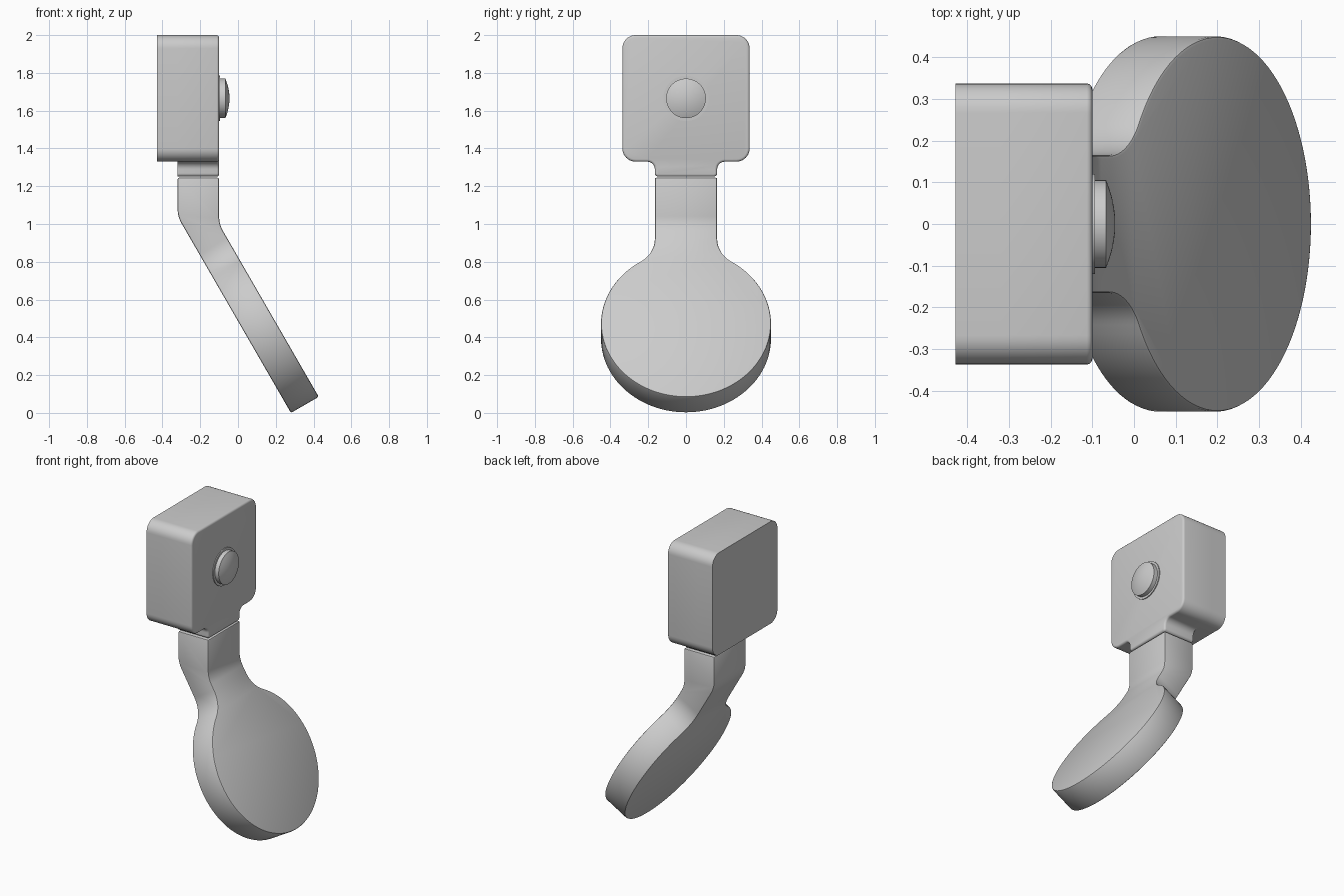
import bpy
import bmesh
import math
from mathutils import Vector

cube = bpy.data.objects.get("Cube")
if cube:
    bpy.data.objects.remove(cube, do_unlink=True)

grey = bpy.data.materials.new("light_grey")
grey.use_nodes = True
tone = (0.6, 0.6, 0.6, 1)
grey.diffuse_color = tone
grey.node_tree.nodes["Principled BSDF"].inputs["Base Color"].default_value = tone


def rounded(corners, steps=8):
    """Fillet each (u, v, radius) corner of a closed outline."""
    result = []
    for i, (u, v, r) in enumerate(corners):
        p = Vector((u, v))
        if r == 0:
            result.append(p)
            continue
        a = (Vector(corners[i - 1][:2]) - p).normalized()
        b = (Vector(corners[(i + 1) % len(corners)][:2]) - p).normalized()
        half = a.angle(b) / 2
        centre = p + (a + b).normalized() * r / math.sin(half)
        start = p + a * r / math.tan(half) - centre
        end = p + b * r / math.tan(half) - centre
        sweep = math.pi - 2 * half
        for k in range(steps + 1):
            t = k / steps
            w0, w1 = math.sin((1 - t) * sweep), math.sin(t * sweep)
            result.append(centre + (start * w0 + end * w1) / math.sin(sweep))
    return result


def make_object(name, bm):
    bmesh.ops.recalc_face_normals(bm, faces=bm.faces)
    mesh = bpy.data.meshes.new(name)
    bm.to_mesh(mesh)
    bm.free()
    mesh.materials.append(grey)
    obj = bpy.data.objects.new(name, mesh)
    bpy.context.collection.objects.link(obj)
    return obj


def prism(outline, origin, u, v, depth):
    """Extrude a 2D outline lying in the u, v plane along depth."""
    bm = bmesh.new()
    face = bm.faces.new([bm.verts.new(origin + u * p.x + v * p.y) for p in outline])
    geom = bmesh.ops.extrude_face_region(bm, geom=[face])["geom"]
    moved = [g for g in geom if isinstance(g, bmesh.types.BMVert)]
    bmesh.ops.translate(bm, verts=moved, vec=depth)
    if not face.is_valid or len([f for f in bm.faces if len(f.verts) == len(outline)]) < 2:
        bmesh.ops.holes_fill(bm, edges=[e for e in bm.edges if e.is_boundary], sides=0)
    return bm


def apply_all(obj):
    bpy.context.view_layer.objects.active = obj
    for mod in list(obj.modifiers):
        bpy.ops.object.modifier_apply(modifier=mod.name)


def smooth(obj):
    bpy.ops.object.select_all(action="DESELECT")
    obj.select_set(True)
    bpy.context.view_layer.objects.active = obj
    bpy.ops.object.shade_smooth_by_angle(angle=math.radians(35))


X, Y, Z = Vector((1, 0, 0)), Vector((0, 1, 0)), Vector((0, 0, 1))
BACK, NECK_BACK, FRONT = -0.4275, -0.32, -0.10
WIDE, STEM, LOW, TOP = 0.337, 0.165, 1.33, 2.0

# Housing: plain rear block, then front block with the neck in its outline
block = [(-WIDE, LOW, .07), (WIDE, LOW, .07), (WIDE, TOP, .07), (-WIDE, TOP, .07)]
smooth(make_object("housing_rear",
                   prism(rounded(block), X * BACK, Y, Z, X * (NECK_BACK - BACK))))

half = [(STEM, 1.251, .018), (STEM, LOW, .04), (WIDE, LOW, .07), (WIDE, TOP, .07)]
plate = half + [(-y, z, r) for y, z, r in reversed(half)]
bm = prism(rounded(plate), X * NECK_BACK, Y, Z, X * (FRONT - NECK_BACK))
rim = [e for e in bm.edges if all(abs(v.co.x - FRONT) < 1e-4 for v in e.verts)]
bmesh.ops.bevel(bm, geom=rim, offset=0.013, segments=3, profile=0.5,
                affect="EDGES", clamp_overlap=False)
smooth(make_object("housing_front", bm))

# Round button with a collar and a shallow dome, turned around the x axis
dome = [(-0.067 + 0.022 * (1 - (k / 8) ** 2), 0.105 * k / 8) for k in range(8, -1, -1)]
profile = [(-0.11, 0), (-0.11, .12), (-0.094, .12), (-0.094, .105)] + dome
bm = bmesh.new()
points = [bm.verts.new((x, 0, r)) for x, r in profile]
edges = [bm.edges.new(pair) for pair in zip(points, points[1:])]
bmesh.ops.spin(bm, geom=points + edges, cent=(0, 0, 0), axis=X,
               angle=math.tau, steps=64, use_duplicate=False)
bmesh.ops.remove_doubles(bm, verts=bm.verts, dist=1e-5)
bmesh.ops.translate(bm, verts=bm.verts, vec=Z * 1.665)
smooth(make_object("button", bm))

# Paddle: bent side profile trimmed by a disc-and-stem outline
tilt = math.radians(30)
up = Vector((-math.sin(tilt), 0, math.cos(tilt)))
normal = Vector((math.cos(tilt), 0, math.sin(tilt)))
centre = Vector((0.2025, 0, 0.4747))
rear = centre - normal * 0.17


def bend(base, x):
    p = base + up * ((base.x - x) / math.sin(tilt))
    return (p.x, p.z, 0.16)


low_front, low_rear = centre - up * 0.6, rear - up * 0.6
side = [(low_front.x, low_front.z, 0), bend(centre, FRONT), (FRONT, 1.245, 0),
        (NECK_BACK, 1.245, 0), bend(rear, NECK_BACK), (low_rear.x, low_rear.z, 0)]
paddle = make_object("paddle", prism(rounded(side), Y * -0.6, X, Z, Y * 1.2))

R, FILLET = 0.45, 0.167
fy = STEM + FILLET
fs = math.sqrt((R + FILLET) ** 2 - fy ** 2)
turn = math.atan2(fs, fy)
right = [Vector((R * math.cos(a), R * math.sin(a))) for a in
         [-math.pi / 2 + (turn + math.pi / 2) * k / 44 for k in range(45)]]
right += [Vector((fy - FILLET * math.cos(a), fs - FILLET * math.sin(a)))
          for a in [turn * (1 - k / 12) for k in range(1, 13)]]
right.append(Vector((STEM, 1.3)))
outline = right + [Vector((-p.x, p.y)) for p in reversed(right[1:])]
cutter = make_object("paddle_cutter",
                     prism(outline, centre - normal * 0.5, Y, up, normal))
cutter.hide_render = True

trim = paddle.modifiers.new("trim", "BOOLEAN")
trim.operation, trim.solver, trim.object = "INTERSECT", "EXACT", cutter
edge = paddle.modifiers.new("edge", "BEVEL")
edge.width, edge.segments, edge.use_clamp_overlap = 0.008, 2, False
edge.limit_method, edge.angle_limit = "ANGLE", math.radians(40)
apply_all(paddle)
bpy.data.objects.remove(cutter, do_unlink=True)
smooth(paddle)
